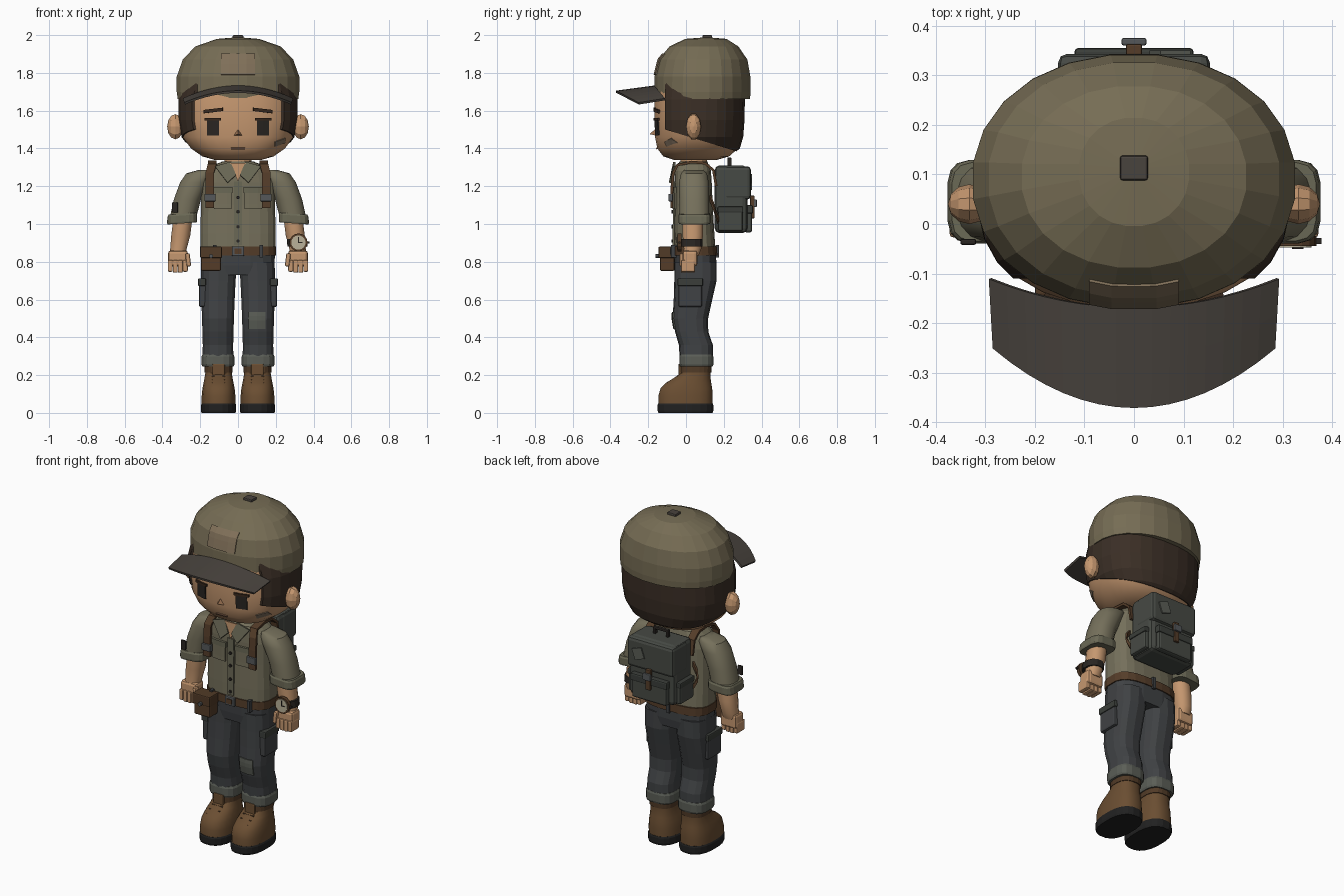
import bpy, bmesh
from math import sin, cos, pi, radians
from mathutils import Vector, Matrix
from mathutils.bvhtree import BVHTree

if "Cube" in bpy.data.objects:
    bpy.data.objects.remove(bpy.data.objects["Cube"])

COL = dict(skin="c4966f", hair="3d322a", cap="756c55", brim="4a4540", shirt="75705c", cuff="6a6856",
           pants="424446", hem="5b5e57", boot="6a4f35", boot2="523d2b", sole="262626", leather="553f2d",
           pack="484b46", pack2="3d403c", metal="55585a", dark="2e2a27", patch="80705a", dial="b8b098",
           brow="3a2c22", lip="8a6650", dirt="80705f", nose="9c7354")
MATS = {}


def mat(key):
    if key not in MATS:
        m = MATS[key] = bpy.data.materials.new(key)
        m.diffuse_color = [(int(COL[key][i:i + 2], 16) / 255) ** 2.2 for i in (0, 2, 4)] + [1]
        m.use_nodes = True
        m.node_tree.nodes["Principled BSDF"].inputs["Base Color"].default_value = m.diffuse_color
    return MATS[key]


def mk(name, bm, col, mirror=False, bevel=0, thick=0, smooth=False):
    bmesh.ops.recalc_face_normals(bm, faces=bm.faces)
    me = bpy.data.meshes.new(name)
    bm.to_mesh(me)
    bm.free()
    ob = bpy.data.objects.new(name, me)
    bpy.context.collection.objects.link(ob)
    me.materials.append(mat(col))
    if thick:
        s = ob.modifiers.new("solid", 'SOLIDIFY')
        s.thickness, s.offset = thick, 0
    if bevel:
        b = ob.modifiers.new("bevel", 'BEVEL')
        b.width, b.segments = bevel, 2
    if mirror:
        ob.modifiers.new("mirror", 'MIRROR').use_mirror_merge = False
    if smooth:
        bpy.ops.object.select_all(action='DESELECT')
        ob.select_set(True)
        bpy.context.view_layer.objects.active = ob
        bpy.ops.object.shade_smooth_by_angle(angle=radians(40))
    return ob


def loft_bm(rows, n=16, e=2.0, tilt=0):
    """Stacked superellipse rings; row = (z, cx, cy, rx, ry)."""
    bm, rings = bmesh.new(), []
    for z, cx, cy, rx, ry in rows:
        ring = []
        for i in range(n):
            c, s = cos(2 * pi * (i + .5) / n), sin(2 * pi * (i + .5) / n)
            dx = rx * abs(c) ** (2 / e) * (1 if c > 0 else -1)
            dy = ry * abs(s) ** (2 / e) * (1 if s > 0 else -1)
            ring.append(bm.verts.new((cx + dx, cy + dy, z + tilt * dx)))
        rings.append(ring)
    for a, b in zip(rings, rings[1:]):
        for i in range(n):
            bm.faces.new((a[i], a[(i + 1) % n], b[(i + 1) % n], b[i]))
    bm.faces.new(rings[0][::-1])
    bm.faces.new(rings[-1])
    return bm


def loft(name, rows, col, n=16, e=2.0, tilt=0, **kw):
    return mk(name, loft_bm(rows, n, e, tilt), col, **kw)


def box(name, x, y, z, col, rot=(0, 0, 0), **kw):
    bm = bmesh.new()
    c = Vector((sum(x) / 2, sum(y) / 2, sum(z) / 2))
    r = Matrix.Rotation(rot[1], 4, 'Y') @ Matrix.Rotation(rot[0], 4, 'X')
    size = Matrix.Diagonal((x[1] - x[0], y[1] - y[0], z[1] - z[0], 1))
    bmesh.ops.create_cube(bm, size=1, matrix=Matrix.Translation(c) @ r @ size)
    return mk(name, bm, col, **kw)


def disc(name, c, r, depth, col, n=12):
    bm = bmesh.new()
    bmesh.ops.create_cone(bm, cap_ends=True, segments=n, radius1=r, radius2=r, depth=depth,
                          matrix=Matrix.Translation(c) @ Matrix.Rotation(pi / 2, 4, 'X'))
    return mk(name, bm, col)


def sheet(name, fn, nu, nv, col, thick, **kw):
    """Thin grid surface from fn(u, v), u and v in 0..1."""
    bm = bmesh.new()
    g = [[bm.verts.new(fn(i / nu, j / nv)) for j in range(nv + 1)] for i in range(nu + 1)]
    for i in range(nu):
        for j in range(nv):
            bm.faces.new((g[i][j], g[i + 1][j], g[i + 1][j + 1], g[i][j + 1]))
    return mk(name, bm, col, thick=thick, **kw)


def decal(name, target, x, z, col, thick=.008, slant=0, **kw):
    """Patch projected from the front onto another part."""
    me = target.data
    tree = BVHTree.FromPolygons([v.co for v in me.vertices], [p.vertices for p in me.polygons])

    def fn(u, v):
        px, pz = x[0] + u * (x[1] - x[0]), z[0] + v * (z[1] - z[0]) + slant * (u - .5)
        hit = tree.ray_cast(Vector((px, -2, pz)), Vector((0, 1, 0)))[0]
        return (px, (hit.y if hit else -.05) - .003, pz)
    return sheet(name, fn, 4, 4, col, thick, **kw)


def hull(name, pts, col, **kw):
    bm = bmesh.new()
    for p in pts:
        bm.verts.new(p)
    bmesh.ops.convex_hull(bm, input=bm.verts)
    return mk(name, bm, col, **kw)


def flat(name, pts, col, thick, **kw):
    bm = bmesh.new()
    bm.faces.new([bm.verts.new(p) for p in pts])
    return mk(name, bm, col, thick=thick, **kw)


# Head, hair and ears
head_rows = [(1.338, .05, .12, .11), (1.358, .054, .19, .175), (1.4, .062, .25, .215), (1.46, .065, .294, .23),
             (1.55, .067, .311, .235), (1.66, .068, .31, .236), (1.75, .068, .29, .22)]
head = loft("head", [(z, 0, cy, rx, ry) for z, cy, rx, ry in head_rows], "skin", 28, 2.4, smooth=True)
hair = loft_bm([(z, 0, cy, rx + .006, ry + .009) for z, cy, rx, ry in head_rows], 28, 2.4)
for co, no in (((0, -.11, 1.5), (0, -1, 0)), ((0, -.11, 1.5), (0, -.11, -.36))):
    bmesh.ops.bisect_plane(hair, geom=hair.verts[:] + hair.edges[:] + hair.faces[:], plane_co=co,
                           plane_no=no, clear_outer=True)
    bmesh.ops.holes_fill(hair, edges=[ed for ed in hair.edges if ed.is_boundary])
mk("hair", hair, "hair")
ear = bmesh.new()
bmesh.ops.create_uvsphere(ear, u_segments=10, v_segments=6, radius=1, matrix=Matrix.Translation((.332, .04, 1.515))
                          @ Matrix.Diagonal((.043, .04, .07, 1)) @ Matrix.Rotation(pi / 2, 4, 'Y'))
mk("ears", ear, "skin", mirror=True)
loft("neck", [(1.27, 0, .04, .075, .07), (1.37, 0, .04, .072, .07)], "skin", 14)

# Face
decal("eyes", head, (.1, .162), (1.47, 1.553), "dark", mirror=True)
decal("eyelids", head, (.09, .174), (1.548, 1.562), "brow", .014, mirror=True)
decal("eyebrows", head, (.08, .18), (1.592, 1.61), "brow", .014, slant=-.012, mirror=True)
decal("mouth", head, (-.036, .036), (1.397, 1.404), "lip")
decal("cheek_smudge", head, (.195, .25), (1.42, 1.445), "dirt", .005, slant=.02)
hull("nose", [(-.025, -.16, 1.468), (.025, -.16, 1.468), (0, -.16, 1.505), (0, -.193, 1.476)], "nose")

# Cap
cap = loft("cap", [(1.662, 0, .087, .322, .254), (1.7, 0, .087, .327, .257), (1.78, 0, .087, .327, .256),
                   (1.87, 0, .09, .295, .237), (1.94, 0, .095, .228, .184), (1.98, 0, .105, .112, .11),
                   (1.988, 0, .11, .01, .01)], "cap", 24, 2.1)
box("cap_button", (-.028, .028), (.088, .138), (1.978, 2), "brim", bevel=.005)
decal("cap_patch", cap, (-.09, .09), (1.79, 1.9), "patch")


def brim(u, v):
    u = 2 * u - 1
    return (u * (.29 - .008 * v), -.168 - .202 * v + u * u * (.058 + .062 * v), 1.727 - .027 * v - u * u * (.067 - .005 * v))


sheet("cap_brim", brim, 16, 2, "brim", .012)

# Shirt
shirt = loft("shirt", [(.84, 0, .047, .2, .112), (.95, 0, .043, .2, .108), (1.1, 0, .04, .198, .102),
                       (1.22, 0, .037, .196, .1), (1.28, 0, .036, .176, .097), (1.312, 0, .036, .14, .09),
                       (1.328, 0, .036, .085, .07)], "shirt", 20, 3)
loft("collar_band", [(1.29, 0, .035, .12, .09), (1.332, 0, .04, .088, .075)], "cuff", 16, 2.2)
flat("collar_flaps", [(.04, -.062, 1.328), (.01, -.074, 1.26), (.055, -.085, 1.218), (.122, -.062, 1.305)],
     "cuff", .012, mirror=True)
flat("open_neck", [(0, -.068, 1.225), (.042, -.066, 1.322), (-.042, -.066, 1.322)], "skin", .008)
decal("placket", shirt, (-.02, .02), (.89, 1.225), "cuff")
decal("shirt_pockets", shirt, (.035, .125), (1.08, 1.17), "shirt", .014, mirror=True)
decal("shirt_pocket_flaps", shirt, (.03, .13), (1.165, 1.195), "cuff", .022, mirror=True)
for i, z in enumerate((1.14, 1.065, .985, .91)):
    disc(f"shirt_button_{i}", (0, -.071, z), .009, .012, "dark", 8)

# Arms and hands
loft("sleeves", [(1.287, .165, .042, .04, .05), (1.268, .2, .042, .075, .07), (1.22, .23, .042, .078, .08),
                 (1.13, .268, .043, .073, .08), (1.03, .292, .044, .071, .08)], "shirt", 16, 2.3, mirror=True, smooth=True)
loft("sleeve_cuffs", [(1.003, .296, .045, .078, .083), (1.012, .296, .045, .081, .085), (1.045, .294, .045, .079, .085),
                      (1.055, .293, .045, .075, .08)], "cuff", 16, 4, -.07, mirror=True)
box("sleeve_tab", (-.35, -.318), (-.042, -.03), (1.06, 1.115), "dark", bevel=.004)
loft("forearms", [(1.02, .293, .035, .052, .057), (.94, .303, .036, .052, .056), (.87, .315, .035, .045, .048),
                  (.83, .318, .025, .046, .042)], "skin", 12, 2.2, mirror=True, smooth=True)
box("palms", (.265, .37), (-.018, .06), (.775, .86), "skin", bevel=.015, mirror=True)
for i in range(4):
    x = .266 + i * .0265
    box(f"fingers_{i}", (x, x + .026), (-.027, .048), (.742 + .005 * (i in (0, 3)), .81), "skin", bevel=.007, mirror=True)
box("thumbs", (.252, .276), (-.034, .0), (.775, .845), "skin", rot=(0, .12, 0), bevel=.008, mirror=True)

# Watch
loft("watch_band", [(.88, .315, .03, .055, .06), (.92, .312, .03, .055, .06)], "dark", 12, 2.3)
disc("watch_case", (.32, -.034, .902), .048, .02, "leather", 16)
disc("watch_dial", (.32, -.043, .902), .038, .008, "dial", 16)
box("watch_crown", (.366, .378), (-.04, -.028), (.896, .908), "dark")
box("watch_hand_long", (.318, .322), (-.05, -.046), (.9, .932), "dark")
box("watch_hand_short", (.32, .342), (-.05, -.046), (.9, .904), "dark")

# Trousers
loft("hips", [(.73, 0, .05, .185, .105), (.78, 0, .05, .196, .112), (.85, 0, .048, .198, .113)], "pants", 16, 3)
legs = loft("trouser_legs", [(.8, .1, .05, .096, .112), (.7, .104, .05, .093, .112), (.6, .106, .037, .09, .102),
                             (.5, .106, .023, .086, .094), (.43, .106, .03, .084, .088), (.36, .106, .052, .082, .09),
                             (.28, .106, .055, .083, .088)], "pants", 14, 2.7, mirror=True)
loft("trouser_hems", [(.245, .106, .055, .083, .087), (.256, .106, .055, .088, .091), (.298, .106, .055, .088, .091),
                      (.31, .106, .055, .083, .087)], "hem", 16, 3, mirror=True)
box("cargo_pockets", (.165, .207), (-.04, .085), (.56, .7), "pants", bevel=.01, mirror=True)
box("cargo_flaps", (.17, .212), (-.045, .09), (.672, .712), "pack2", bevel=.006, mirror=True)
decal("knee_patch", legs, (.057, .145), (.445, .535), "hem")

# Belt and pouch
loft("belt", [(.832, 0, .048, .203, .119), (.88, 0, .047, .204, .118)], "leather", 20, 3)
box("belt_buckle", (-.032, .032), (-.082, -.066), (.83, .882), "metal", bevel=.005)
box("belt_buckle_inset", (-.018, .018), (-.086, -.078), (.842, .87), "leather")
box("belt_loops", (.115, .133), (-.08, -.05), (.822, .89), "pants", mirror=True)
box("back_belt_loop", (-.01, .01), (.155, .174), (.822, .89), "pants")
box("belt_pouch", (-.195, -.09), (-.138, -.06), (.752, .86), "leather", bevel=.008)
box("belt_pouch_flap", (-.2, -.085), (-.146, -.06), (.82, .88), "boot2", bevel=.006)
disc("belt_pouch_stud", (-.142, -.15, .83), .011, .024, "metal", 8)

# Boots
loft("boots", [(.03, .103, -.003, .09, .144), (.09, .103, -.003, .09, .145), (.13, .103, .002, .086, .138),
               (.158, .103, .013, .08, .122), (.185, .103, .033, .075, .098), (.21, .103, .05, .071, .08),
               (.262, .103, .052, .07, .08)], "boot", 20, 2.5, mirror=True, smooth=True)
loft("soles", [(0, .103, -.003, .091, .145), (.012, .103, -.003, .094, .149), (.042, .103, -.003, .094, .149),
               (.05, .103, -.003, .09, .146)], "sole", 20, 2.5, mirror=True)
loft("boot_collars", [(.215, .103, .051, .074, .084), (.25, .103, .052, .074, .084)], "boot2", 20, 2.5, mirror=True)
box("boot_tongues", (.07, .136), (-.04, -.022), (.18, .26), "boot", bevel=.006, mirror=True)
for i in range(3):
    box(f"boot_laces_{i}", (.068, .138), (-.1 + .025 * i, -.088 + .025 * i), (.15 + .018 * i, .16 + .018 * i),
        "boot2", mirror=True)

# Backpack
box("backpack", (-.15, .15), (.152, .325), (.952, 1.31), "pack", bevel=.025)
box("backpack_lid", (-.153, .153), (.2, .343), (1.13, 1.305), "pack", bevel=.018)
box("backpack_pocket", (-.115, .115), (.31, .35), (.955, 1.085), "pack", bevel=.012)
box("backpack_pocket_flap", (-.12, .12), (.315, .355), (1.055, 1.1), "pack2", bevel=.008)
box("backpack_side_pockets", (.14, .172), (.17, .3), (.962, 1.075), "pack", bevel=.01, mirror=True)
box("backpack_side_flaps", (.14, .177), (.167, .303), (1.06, 1.092), "pack2", bevel=.006, mirror=True)
box("backpack_closure_strap", (-.016, .016), (.34, .363), (1.03, 1.15), "leather", bevel=.004)
box("backpack_buckle", (-.025, .025), (.36, .375), (1.09, 1.13), "metal", bevel=.004)
box("backpack_patch", (.04, .105), (.338, .35), (1.19, 1.255), "hem", rot=(0, .35, 0))
box("backpack_handle_posts", (.035, .05), (.22, .24), (1.3, 1.345), "dark", mirror=True)
box("backpack_handle", (-.05, .05), (.22, .24), (1.337, 1.353), "dark", bevel=.004)

# Shoulder straps
path = [(-.076, 1.085), (-.074, 1.2), (-.068, 1.27), (-.045, 1.312), (.03, 1.328), (.1, 1.322), (.145, 1.285), (.16, 1.2)]
sheet("shoulder_straps", lambda u, v: (.172 - .045 * v - .012 * (u > .3), *path[round(u * 7)]), 7, 1, "leather", .014,
      mirror=True)
box("strap_buckles", (.118, .178), (-.093, -.07), (1.12, 1.16), "metal", bevel=.004, mirror=True)
sheet("lower_straps", lambda u, v: (.14 + .045 * sin(pi * u), .13 + .05 * u, 1.12 - .14 * u + .03 * v), 4, 1, "leather",
      .01, mirror=True)
